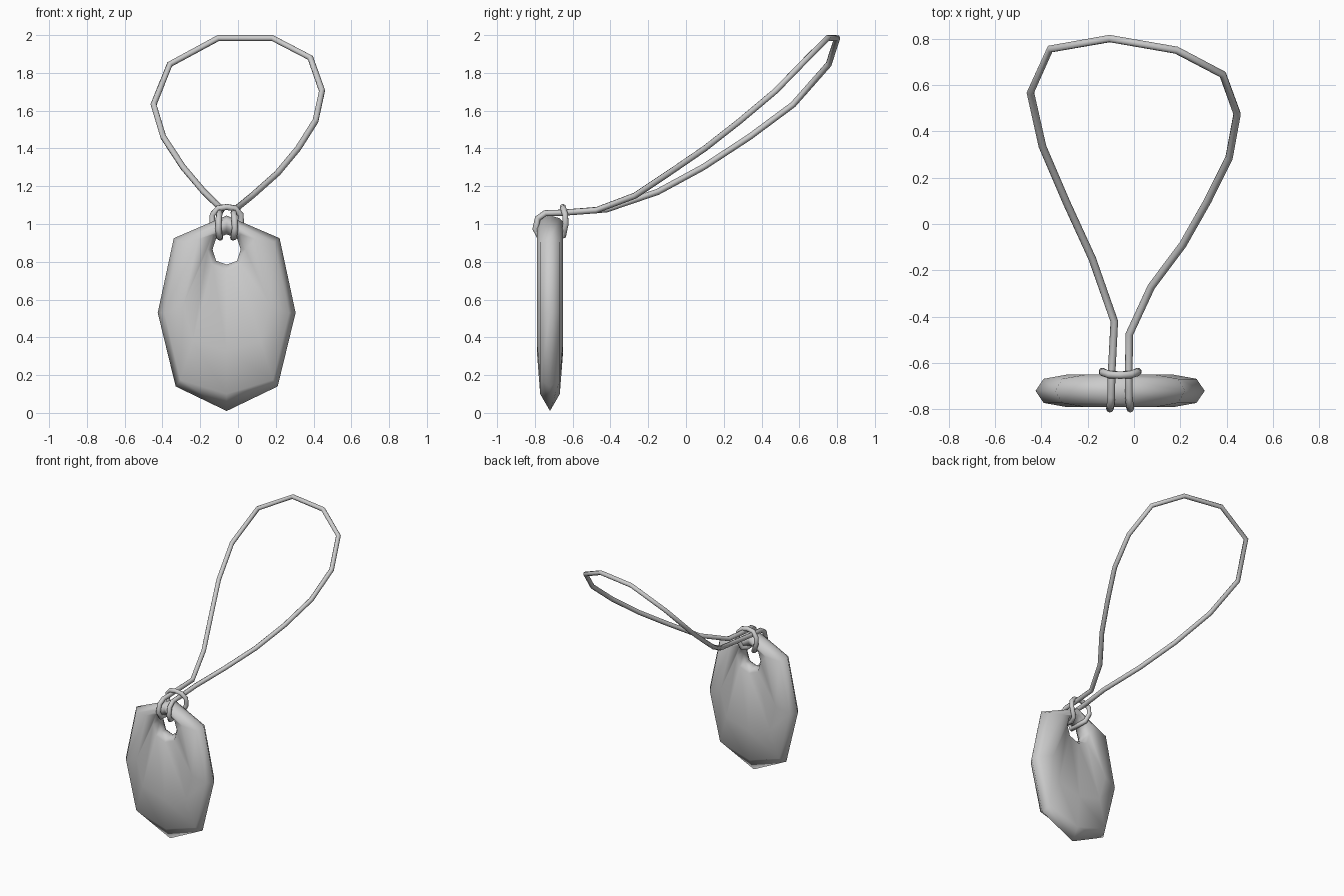
import bpy, bmesh

if "Cube" in bpy.data.objects:
    bpy.data.objects.remove(bpy.data.objects["Cube"])

CX, CY = -0.06, -0.72  # pendant centre


def activate(ob):
    bpy.ops.object.select_all(action='DESELECT')
    ob.select_set(True)
    bpy.context.view_layer.objects.active = ob


# Pendant plate: eight-sided rings lofted rim -> bevel -> face -> hole -> back
# each ring: half depth, then half outline (x offset, z) from top to bottom
rings = [
    (0.0, [(0, 1.045), (.28, .925), (.365, .53), (.27, .14), (0, .01)]),
    (.052, [(0, 1.03), (.25, .905), (.33, .53), (.245, .175), (0, .10)]),
    (.07, [(0, 1.01), (.15, .92), (.23, .57), (.18, .38), (0, .33)]),
    (.06, [(0, .975), (.075, .945), (.10, .865), (.075, .785), (0, .755)]),
    (.022, [(0, .945), (.055, .925), (.075, .865), (.055, .805), (0, .785)]),
]
bm = bmesh.new()


def add_ring(depth, half):
    outline = half + [(-x, z) for x, z in half[-2:0:-1]]
    return [bm.verts.new((CX + x, CY + depth, z)) for x, z in outline]


loops = [add_ring(-d, h) for d, h in rings]
loops += [add_ring(d, h) for d, h in rings[:0:-1]]
for i, a in enumerate(loops):
    b = loops[(i + 1) % len(loops)]
    for j in range(8):
        k = (j + 1) % 8
        bm.faces.new((a[j], a[k], b[k], b[j]))
bmesh.ops.recalc_face_normals(bm, faces=bm.faces)
me = bpy.data.meshes.new("pendant_plate")
bm.to_mesh(me)
bm.free()
plate = bpy.data.objects.new("pendant_plate", me)
bpy.context.collection.objects.link(plate)
activate(plate)
bpy.ops.object.shade_smooth()

# Cord: open loop, then a hitch through the hole, as one closed path
loop = [
    (-.085, -.42, 1.078), (-.18, -.15, 1.17), (-.29, .09, 1.30),
    (-.395, .335, 1.46), (-.447, .567, 1.632), (-.362, .755, 1.845),
    (-.105, .80, 1.984), (.183, .75, 1.984), (.383, .645, 1.88),
    (.445, .475, 1.705), (.41, .285, 1.545), (.318, .10, 1.40),
    (.21, -.09, 1.27), (.075, -.27, 1.15), (-.02, -.475, 1.073),
]
# half hitch (x offset from centre, y, z)
hitch = [
    (.037, -.65, 1.06), (.038, -.745, 1.057), (.042, -.785, 1.03),
    (.044, -.797, .975), (.038, -.775, .93), (.034, -.69, .928),
    (.05, -.648, .94), (.077, -.637, 1.0), (.075, -.64, 1.05),
    (.045, -.65, 1.083),
]
path = loop + [(CX + x, y, z) for x, y, z in hitch]
path += [(CX, -.652, 1.09)]
path += [(CX - x, y, z) for x, y, z in reversed(hitch)]

cu = bpy.data.curves.new("cord", 'CURVE')
cu.dimensions = '3D'
cu.bevel_depth = 0.0165
cu.bevel_resolution = 2
sp = cu.splines.new('POLY')
sp.points.add(len(path) - 1)
for p, co in zip(sp.points, path):
    p.co = (*co, 1)
sp.use_cyclic_u = True
cord = bpy.data.objects.new("cord", cu)
bpy.context.collection.objects.link(cord)
activate(cord)
bpy.ops.object.convert(target='MESH')
bpy.ops.object.shade_smooth()
